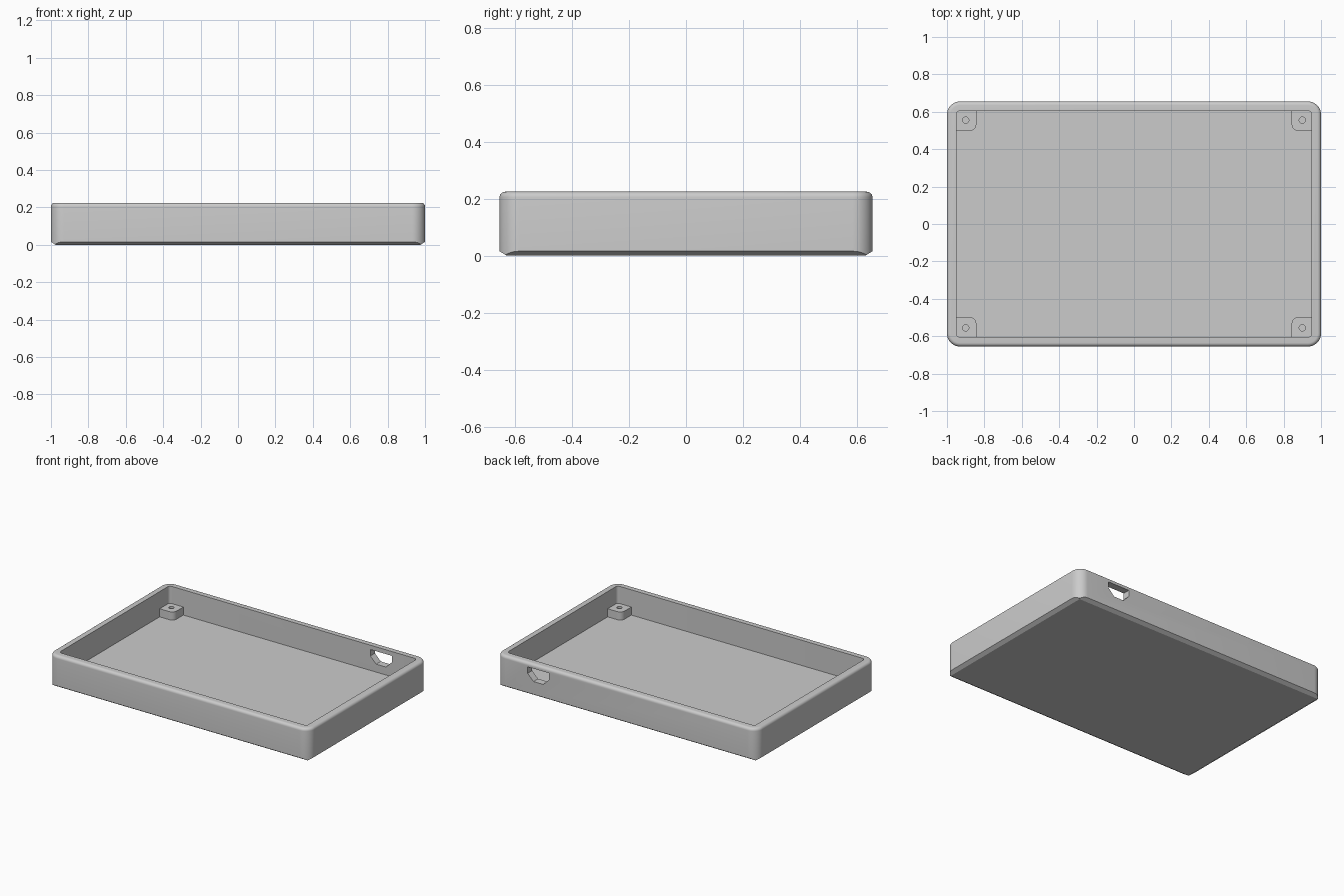
import bpy, bmesh, math

if "Cube" in bpy.data.objects:
    bpy.data.objects.remove(bpy.data.objects["Cube"])

HX, HY, H = 1.0, 0.655, 0.225     # outer half sizes and height
WALL, R, FILLET = 0.05, 0.07, 0.02

grey = bpy.data.materials.new("light grey plastic")
grey.diffuse_color = (0.6, 0.6, 0.6, 1)
grey.use_nodes = True
grey.node_tree.nodes["Principled BSDF"].inputs["Base Color"].default_value = grey.diffuse_color


def rounded_rect(hx, hy, r, steps=10):
    pts = []
    for i, (sx, sy) in enumerate([(1, 1), (-1, 1), (-1, -1), (1, -1)]):
        for k in range(steps + 1):
            a = math.pi / 2 * (i + k / steps)
            pts.append((sx * (hx - r) + r * math.cos(a), sy * (hy - r) + r * math.sin(a)))
    return pts


def loft(name, rings):
    """Closed solid through rings of 3D points of equal length."""
    bm = bmesh.new()
    loops = [[bm.verts.new(p) for p in ring] for ring in rings]
    n = len(loops[0])
    for lo, hi in zip(loops, loops[1:]):
        for i in range(n):
            j = (i + 1) % n
            bm.faces.new((lo[i], lo[j], hi[j], hi[i]))
    bm.faces.new(loops[0][::-1])
    bm.faces.new(loops[-1])
    bmesh.ops.recalc_face_normals(bm, faces=bm.faces)
    me = bpy.data.meshes.new(name)
    bm.to_mesh(me)
    bm.free()
    me.materials.append(grey)
    ob = bpy.data.objects.new(name, me)
    bpy.context.collection.objects.link(ob)
    return ob


def at_z(pts, z):
    return [(x, y, z) for x, y in pts]


def boolean(ob, cutter, op):
    mod = ob.modifiers.new("cut", 'BOOLEAN')
    mod.operation, mod.solver, mod.object = op, 'EXACT', cutter
    bpy.context.view_layer.objects.active = ob
    bpy.ops.object.modifier_apply(modifier=mod.name)
    bpy.data.objects.remove(cutter)


def smooth(ob):
    bpy.ops.object.select_all(action='DESELECT')
    ob.select_set(True)
    bpy.context.view_layer.objects.active = ob
    bpy.ops.object.shade_smooth_by_angle(angle=math.radians(30))


# tray body with a rounded top rim
rings = [at_z(rounded_rect(HX, HY, R), -0.05)]
for k in range(7):
    a = math.pi / 2 * k / 6
    d = FILLET * (1 - math.cos(a))
    rings.append(at_z(rounded_rect(HX - d, HY - d, R - d), H - FILLET + FILLET * math.sin(a)))
tray = loft("tray_body", rings)

# flat chamfers along the four bottom edges
def chamfer_ring(z):
    d = 0.025 * (1 - z / 0.016)
    return [(sx * (HX - d), sy * (HY - d), z) for sx, sy in [(1, 1), (-1, 1), (-1, -1), (1, -1)]]

boolean(tray, loft("chamfer_cutter", [chamfer_ring(0), chamfer_ring(0.3)]), 'INTERSECT')

# hollow inside
inner = rounded_rect(HX - WALL, HY - WALL, 0.02)
boolean(tray, loft("cavity_cutter", [at_z(inner, WALL), at_z(inner, 0.4)]), 'DIFFERENCE')

# cable port through the back wall, lower corners chamfered
x0, x1, z0, z1, c = 0.592, 0.757, 0.105, 0.195, 0.045
port = [(x0, z1), (x0, z0 + c), (x0 + c, z0), (x1 - c, z0), (x1, z0 + c), (x1, z1)]
boolean(tray, loft("port_cutter", [[(x, y, z) for x, z in port] for y in (0.55, 0.75)]), 'DIFFERENCE')
smooth(tray)

# corner screw posts, slightly embedded in the walls and floor
POST_TOP = 0.106
for sx, sy, label in [(1, 1, "back_right"), (-1, 1, "back_left"),
                      (-1, -1, "front_left"), (1, -1, "front_right")]:
    ax, ay, bx, by, r = 0.843, 0.498, 0.955, 0.61, 0.035
    pts = [(bx, ay), (bx, by), (ax, by)]
    for k in range(9):
        a = math.pi + math.pi / 2 * k / 8
        pts.append((ax + r + r * math.cos(a), ay + r + r * math.sin(a)))
    pts = [(sx * x, sy * y) for x, y in pts]
    post = loft("screw_post_" + label, [at_z(pts, 0.04), at_z(pts, POST_TOP)])
    circle = [(sx * 0.9 + 0.017 * math.cos(k * math.pi / 12),
               sy * 0.555 + 0.017 * math.sin(k * math.pi / 12)) for k in range(24)]
    boolean(post, loft("hole_cutter", [at_z(circle, 0.052), at_z(circle, 0.2)]), 'DIFFERENCE')
    smooth(post)
